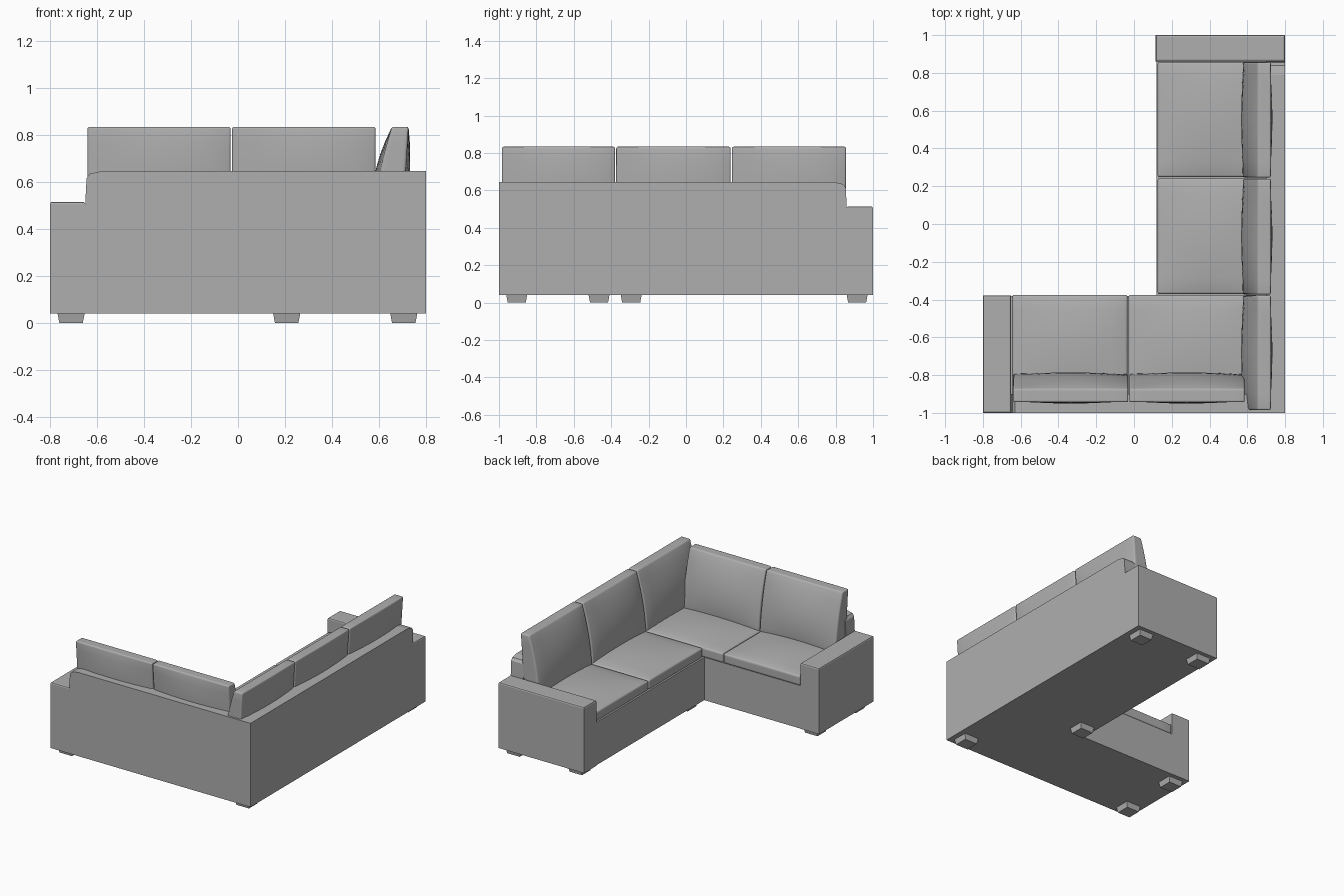
import bpy, bmesh
from mathutils import Vector

if "Cube" in bpy.data.objects:
    bpy.data.objects.remove(bpy.data.objects["Cube"])

# Dark grey upholstery
fabric = bpy.data.materials.new("dark_grey_fabric")
fabric.diffuse_color = (0.43, 0.43, 0.43, 1)
fabric.use_nodes = True
fabric.node_tree.nodes["Principled BSDF"].inputs["Base Color"].default_value = fabric.diffuse_color


def finish(name, bm, smooth=False):
    bmesh.ops.recalc_face_normals(bm, faces=bm.faces)
    me = bpy.data.meshes.new(name)
    bm.to_mesh(me)
    bm.free()
    me.materials.append(fabric)
    ob = bpy.data.objects.new(name, me)
    bpy.context.collection.objects.link(ob)
    if smooth:
        bpy.ops.object.select_all(action='DESELECT')
        ob.select_set(True)
        bpy.context.view_layer.objects.active = ob
        bpy.ops.object.shade_smooth_by_angle(angle=0.7)
    return ob


def prism(name, pts, vec):
    """Extrude a flat outline along a vector."""
    bm = bmesh.new()
    f = bm.faces.new([bm.verts.new(p) for p in pts])
    r = bmesh.ops.extrude_face_region(bm, geom=[f])
    bmesh.ops.translate(bm, vec=vec, verts=[v for v in r['geom'] if isinstance(v, bmesh.types.BMVert)])
    return finish(name, bm)


def box(lo, hi):
    bm = bmesh.new()
    bmesh.ops.create_cube(bm, size=1)
    for v in bm.verts:
        v.co = Vector((lo[i] if v.co[i] < 0 else hi[i]) for i in range(3))
    return bm


def arm(name, lo, hi):
    bm = box(lo, hi)
    top = [e for e in bm.edges if all(v.co.z > 0.4 for v in e.verts)]
    bmesh.ops.bevel(bm, geom=top, offset=0.01, segments=2, affect='EDGES', profile=0.5)
    finish(name, bm)


def cushion(name, size, radius, warp):
    """Rounded grid box, then reshaped by warp(position, normalised position)."""
    bm = bmesh.new()
    bmesh.ops.create_cube(bm, size=2)
    bmesh.ops.subdivide_edges(bm, edges=bm.edges[:], cuts=11, use_grid_fill=True)
    half = [s / 2 for s in size]
    for v in bm.verts:
        p, q = Vector(), Vector()
        for i in range(3):
            t, inner = abs(v.co[i]), half[i] - radius
            a = inner + (t - 2 / 3) * 3 * radius if t > 2 / 3 else t * 1.5 * inner
            s = 1 if v.co[i] >= 0 else -1
            p[i], q[i] = s * a, s * min(a, inner)
        p = q + (p - q).normalized() * radius
        v.co = warp(p, [p[i] / half[i] for i in range(3)])
    finish(name, bm, True)


def seat(name, x0, x1, y0, y1):
    def warp(p, n):
        crown = 0.025 * (1 - n[0] ** 2) * (1 - n[1] ** 2) if n[2] > 0 else 0
        return Vector(((x0 + x1) / 2 + p.x, (y0 + y1) / 2 + p.y, 0.385 + p.z + crown))
    cushion(name, (x1 - x0, y1 - y0, 0.07), 0.012, warp)


def back_cushion(name, a0, a1, along_x):
    def warp(p, n):
        h = (n[2] + 1) / 2
        puff = (1 - n[0] ** 2) * (1 - n[2] ** 2)
        # distance from the outer back wall to each side of the cushion
        front = 0.225 - 0.08 * h + 0.015 * (1 - n[2] ** 2) + 0.022 * puff
        rear = 0.105 - 0.03 * h - 0.02 * puff
        d = rear + (front - rear) * (n[1] + 1) / 2
        a, z = (a0 + a1) / 2 + p.x, 0.614 + p.z
        return Vector((a, -1.018 + d, z)) if along_x else Vector((0.8 - d, a, z))
    cushion(name, (a1 - a0, 0.1, 0.44), 0.01, warp)


# L-shaped base
prism("base", [(x, y, 0.04) for x, y in
      [(-0.65, -0.9), (0.7, -0.9), (0.7, 0.86), (0.12, 0.86), (0.12, -0.38), (-0.65, -0.38)]],
      (0, 0, 0.31))

# Back walls with softened top ends
end = [(0, 0.04), (0, 0.5), (0.006, 0.615), (0.02, 0.634), (0.07, 0.645)]
prism("long_wall_front", [(-0.65 + a, -1, z) for a, z in end] + [(0.8, -1, 0.645), (0.8, -1, 0.04)],
      (0, 0.1, 0))
prism("long_wall_side", [(0.8, 0.86 - a, z) for a, z in end] + [(0.8, -0.9, 0.645), (0.8, -0.9, 0.04)],
      (-0.1, 0, 0))

# Arms
arm("left_arm", (-0.8, -1, 0.04), (-0.65, -0.378, 0.515))
arm("rear_arm", (0.115, 0.86, 0.04), (0.8, 1, 0.515))

# Seat cushions
seat("seat_left", -0.645, -0.034, -0.92, -0.375)
seat("seat_corner", -0.03, 0.65, -0.92, -0.375)
seat("seat_middle", 0.125, 0.71, -0.371, 0.243)
seat("seat_rear", 0.125, 0.71, 0.248, 0.858)

# Back cushions
for i, (a, b) in enumerate([(-0.64, -0.031), (-0.025, 0.585)]):
    back_cushion(f"back_cushion_front_{i + 1}", a, b, True)
for i, (a, b) in enumerate([(-0.985, -0.379), (-0.373, 0.239), (0.246, 0.856)]):
    back_cushion(f"back_cushion_side_{i + 1}", a, b, False)

# Tapered feet
for i, (x, y) in enumerate([(-0.71, -0.905), (-0.71, -0.465), (0.705, -0.905),
                            (0.207, -0.293), (0.207, 0.915), (0.705, 0.915)]):
    bm = box((x - 0.058, y - 0.056, 0), (x + 0.058, y + 0.056, 0.042))
    for v in bm.verts:
        if v.co.z < 0.01:
            v.co.x += (x - v.co.x) * 0.14
            v.co.y += (y - v.co.y) * 0.14
    finish(f"foot_{i + 1}", bm)
